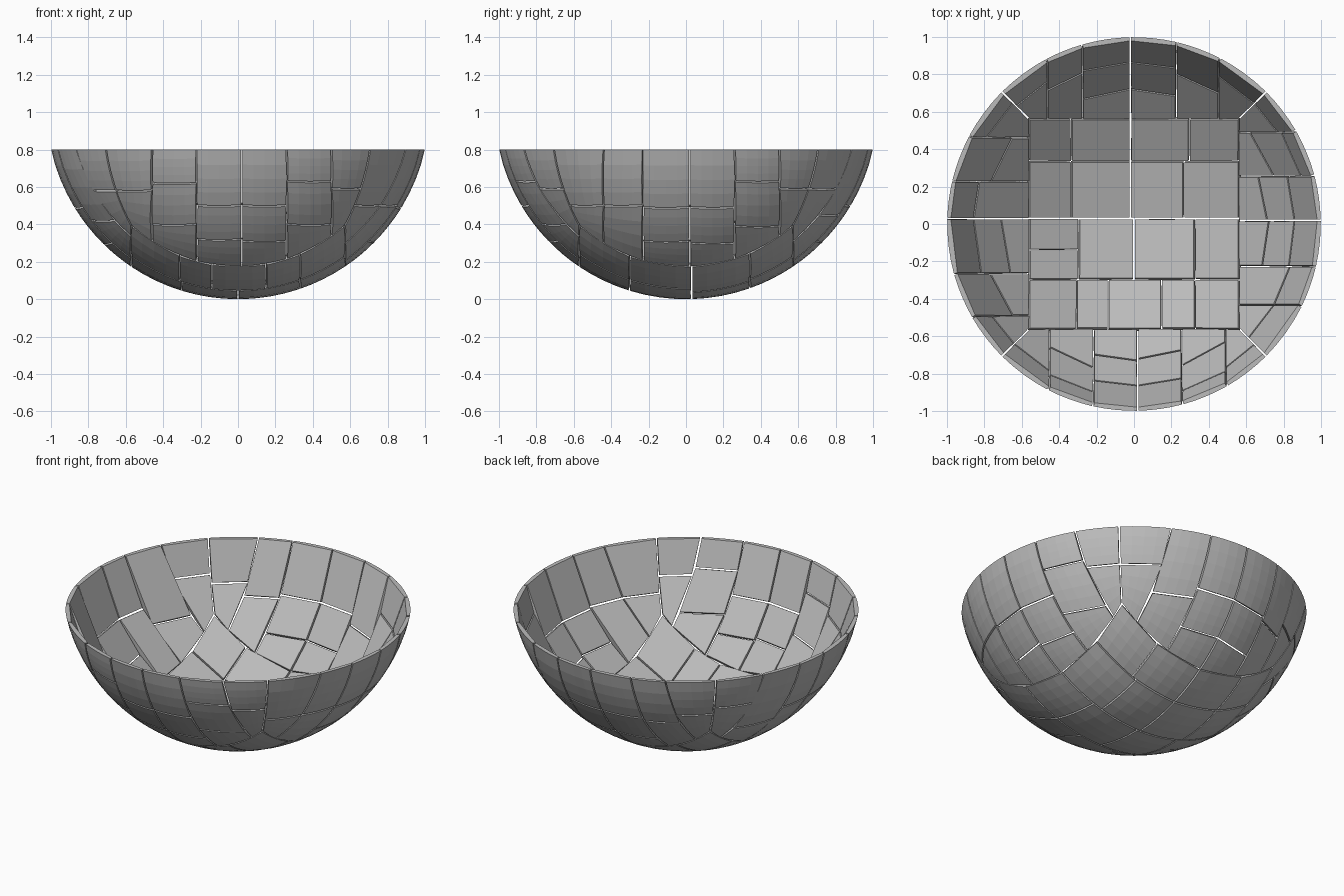
import bpy
import bmesh
import math
from mathutils import Vector

cube = bpy.data.objects.get("Cube")
if cube:
    bpy.data.objects.remove(cube, do_unlink=True)

RADIUS = 1.025          # sphere the bowl is cut from
RIM = 0.8               # height of the flat rim
FLOOR = 0.57            # half width of the square floor patch
THICK = 0.02
GAP = 0.005
STEPS = 4               # facets along each tile edge outside
CENTRE = Vector((0, 0, RADIUS))

stone = bpy.data.materials.new("grey_stone")
stone.use_nodes = True
GREY = (0.5, 0.5, 0.5, 1)
stone.diffuse_color = GREY
shader = next(n for n in stone.node_tree.nodes if n.type == 'BSDF_PRINCIPLED')
shader.inputs["Base Color"].default_value = GREY
shader.inputs["Roughness"].default_value = 0.8


def on_sphere(p, inset=0.0):
    """Push a point out from the sphere centre onto the shell."""
    return CENTRE + (p - CENTRE).normalized() * (RADIUS - inset)


def ring(z):
    return math.sqrt(RADIUS ** 2 - (RADIUS - z) ** 2)


def add_tile(bm, corners):
    """One tile: faceted curved outside, flat inside, straight edges."""
    a, b, c, d = corners                     # bottom pair, then top pair
    mid = (a + b + c + d) / 4
    at_rim = c.z > RIM - 0.001 and d.z > RIM - 0.001
    a, b, c, d = [p + (mid - p).normalized() * GAP * 1.4 for p in corners]

    def level(p, top):
        if at_rim and top:
            p.z = RIM
        return p

    grid = []
    for j in range(STEPS + 1):
        t = j / STEPS
        row = []
        for i in range(STEPS + 1):
            s = i / STEPS
            p = a.lerp(b, s).lerp(d.lerp(c, s), t)
            row.append(bm.verts.new(level(on_sphere(p), j == STEPS)))
        grid.append(row)
    inner = [bm.verts.new(level(on_sphere(p, THICK), k > 1))
             for k, p in enumerate((a, b, c, d))]
    faces = [bm.faces.new(inner)]
    for j in range(STEPS):
        for i in range(STEPS):
            faces.append(bm.faces.new((grid[j][i], grid[j][i + 1],
                                       grid[j + 1][i + 1], grid[j + 1][i])))
    edges = (grid[0], [r[-1] for r in grid], grid[-1][::-1],
             [r[0] for r in grid][::-1])
    for k, edge in enumerate(edges):
        faces.append(bm.faces.new(edge + [inner[(k + 1) % 4], inner[k]]))
    bmesh.ops.recalc_face_normals(bm, faces=faces)


def make_patch(name, tiles):
    bm = bmesh.new()
    for corners in tiles:
        add_tile(bm, corners)
    mesh = bpy.data.meshes.new(name)
    bm.to_mesh(mesh)
    bm.free()
    mesh.materials.append(stone)
    obj = bpy.data.objects.new(name, mesh)
    bpy.context.collection.objects.link(obj)


# Floor: rows of (low y, high y, x cuts)
floor_rows = [
    (-FLOOR, -0.3, (-FLOOR, -0.31, -0.14, 0.15, 0.33, FLOOR)),
    (-0.3, 0.03, (-0.3, 0, 0.33, FLOOR)),
    (-0.3, -0.14, (-FLOOR, -0.3)),
    (-0.14, 0.03, (-FLOOR, -0.3)),
    (0.03, 0.34, (-FLOOR, -0.34, -0.02, 0.27, FLOOR)),
    (0.34, FLOOR, (-FLOOR, -0.34, -0.02, 0.3, FLOOR)),
]


def floor_point(x, y):
    return Vector((x, y, RADIUS - math.sqrt(RADIUS ** 2 - x * x - y * y)))


floor_tiles = []
for y0, y1, cuts in floor_rows:
    for x0, x1 in zip(cuts, cuts[1:]):
        floor_tiles.append([floor_point(x0, y0), floor_point(x1, y0),
                            floor_point(x1, y1), floor_point(x0, y1)])
make_patch("floor_tiles", floor_tiles)

# Walls: column edges across, and the heights where each column is cut.
# The outermost edge (1) stands for the diagonal corner seam.
walls = {
    "front_tiles": (lambda u, d: (u, -d), (-1, -0.46, -0.22, 0.02, 0.26, 0.5, 1),
                    ((0.58,), (0.4, 0.62), (0.32, 0.5), (0.31, 0.5), (0.4, 0.63), (0.59,))),
    "left_tiles": (lambda u, d: (d, u), (-1, -0.44, -0.23, 0.02, 0.26, 0.5, 1),
                   ((0.5,), (0.5,), (0.31, 0.49), (0.3, 0.49), (0.39, 0.63), (0.59,))),
    "back_tiles": (lambda u, d: (u, d), (-1, -0.47, -0.28, -0.02, 0.23, 0.46, 1),
                   ((0.55,), (0.48,), (0.31, 0.5), (0.31, 0.5), (0.45,), (0.59,))),
    "right_tiles": (lambda u, d: (-d, u), (-1, -0.5, -0.27, 0.03, 0.23, 0.47, 1),
                    ((0.58,), (0.42,), (0.3, 0.49), (0.49,), (0.4,), (0.6,))),
}


def wall_point(place, u, z):
    """Shell point at side offset u; z None means the floor seam."""
    if z is None:
        u = max(-FLOOR, min(FLOOR, u))
        return floor_point(*place(u, FLOOR))
    r = ring(z)
    if abs(u) == 1:
        u *= r * math.sqrt(0.5)
    return Vector((*place(u, math.sqrt(r * r - u * u)), z))


for name, (place, edges, cuts) in walls.items():
    tiles = []
    for u0, u1, heights in zip(edges, edges[1:], cuts):
        levels = (None, *heights, RIM)
        for z0, z1 in zip(levels, levels[1:]):
            tiles.append([wall_point(place, u0, z0), wall_point(place, u1, z0),
                          wall_point(place, u1, z1), wall_point(place, u0, z1)])
    make_patch(name, tiles)
